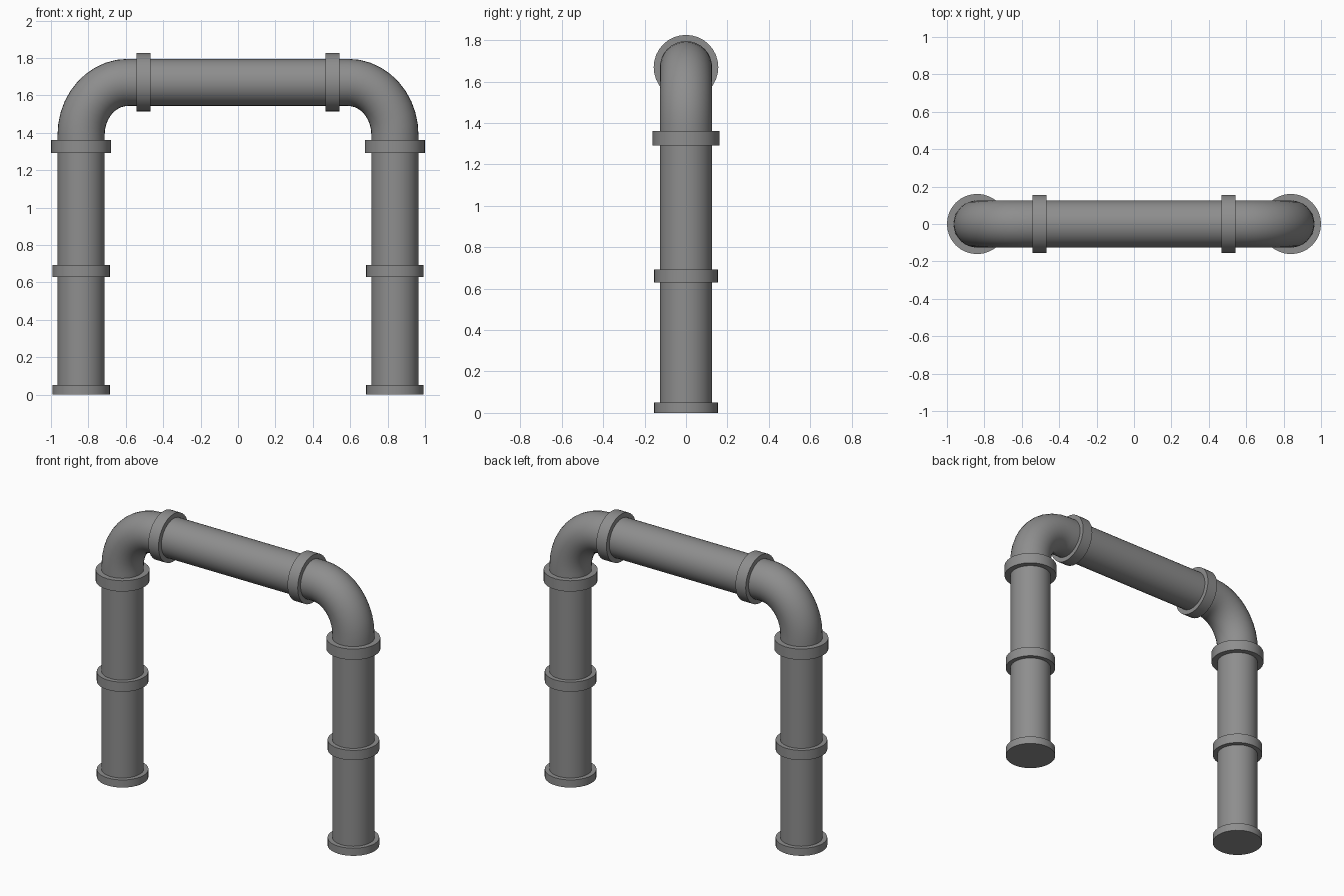
import bpy, bmesh
from math import sin, cos, pi, radians, atan2
from mathutils import Vector

if "Cube" in bpy.data.objects:
    bpy.data.objects.remove(bpy.data.objects["Cube"])

SIDES = 32
R = 0.126                  # pipe radius
X, Z = 0.839, 1.669        # leg and crossbar centre lines
BX, BZ = 0.25, 0.28        # elbow centre-line radii across and up

dark = bpy.data.materials.new("dark_grey")
dark.diffuse_color = (0.27, 0.27, 0.27, 1)
dark.use_nodes = True
dark.node_tree.nodes["Principled BSDF"].inputs["Base Color"].default_value = dark.diffuse_color


def smooth(obj):
    bpy.ops.object.select_all(action='DESELECT')
    obj.select_set(True)
    bpy.context.view_layer.objects.active = obj
    bpy.ops.object.shade_smooth_by_angle(angle=radians(35))


def sweep(name, stations, radius):
    """Capped round tube through (x, z, normal angle) stations in the y = 0 plane."""
    bm = bmesh.new()
    rings = []
    for x, z, ang in stations:
        n = Vector((cos(ang), 0, sin(ang)))
        rings.append([bm.verts.new(Vector((x, 0, z)) + radius *
                      (n * cos(2 * pi * i / SIDES) + Vector((0, sin(2 * pi * i / SIDES), 0))))
                      for i in range(SIDES)])
    for a, b in zip(rings, rings[1:]):
        for i in range(SIDES):
            j = (i + 1) % SIDES
            bm.faces.new((a[i], a[j], b[j], b[i]))
    bm.faces.new(rings[0])
    bm.faces.new(rings[-1])
    bmesh.ops.recalc_face_normals(bm, faces=bm.faces)
    mesh = bpy.data.meshes.new(name)
    bm.to_mesh(mesh)
    bm.free()
    mesh.materials.append(dark)
    obj = bpy.data.objects.new(name, mesh)
    bpy.context.collection.objects.link(obj)
    smooth(obj)


# Crossbar
sweep("crossbar_pipe", [(-0.505, Z, pi / 2), (0.505, Z, pi / 2)], R)

for side, s in (("left", -1), ("right", 1)):
    # Leg
    sweep(side + "_leg_pipe", [(s * X, 0.02, 0), (s * X, 1.33, 0)], R)

    # Elbow joining leg to crossbar, with short straight stubs at both ends
    arc = []
    for k in range(11):
        t = pi / 2 * k / 10
        n = atan2(sin(t) / BZ, cos(t) / BX)
        arc.append((s * (X - BX + BX * cos(t)), Z - BZ + BZ * sin(t),
                    n if s > 0 else pi - n))
    start = (s * X, 1.33, arc[0][2])
    end = (s * 0.505, Z, arc[-1][2])
    sweep(side + "_elbow", [start] + arc + [end], R)

    # Leg collars
    for part, z0, z1, r in (("base", 0.0, 0.05, 0.154),
                            ("middle", 0.629, 0.693, 0.154),
                            ("upper", 1.291, 1.362, 0.161)):
        sweep(f"{side}_{part}_collar", [(s * X, z0, 0), (s * X, z1, 0)], r)

    # Crossbar collar
    sweep(side + "_crossbar_collar",
          [(s * 0.469, Z, pi / 2), (s * 0.543, Z, pi / 2)], 0.156)
